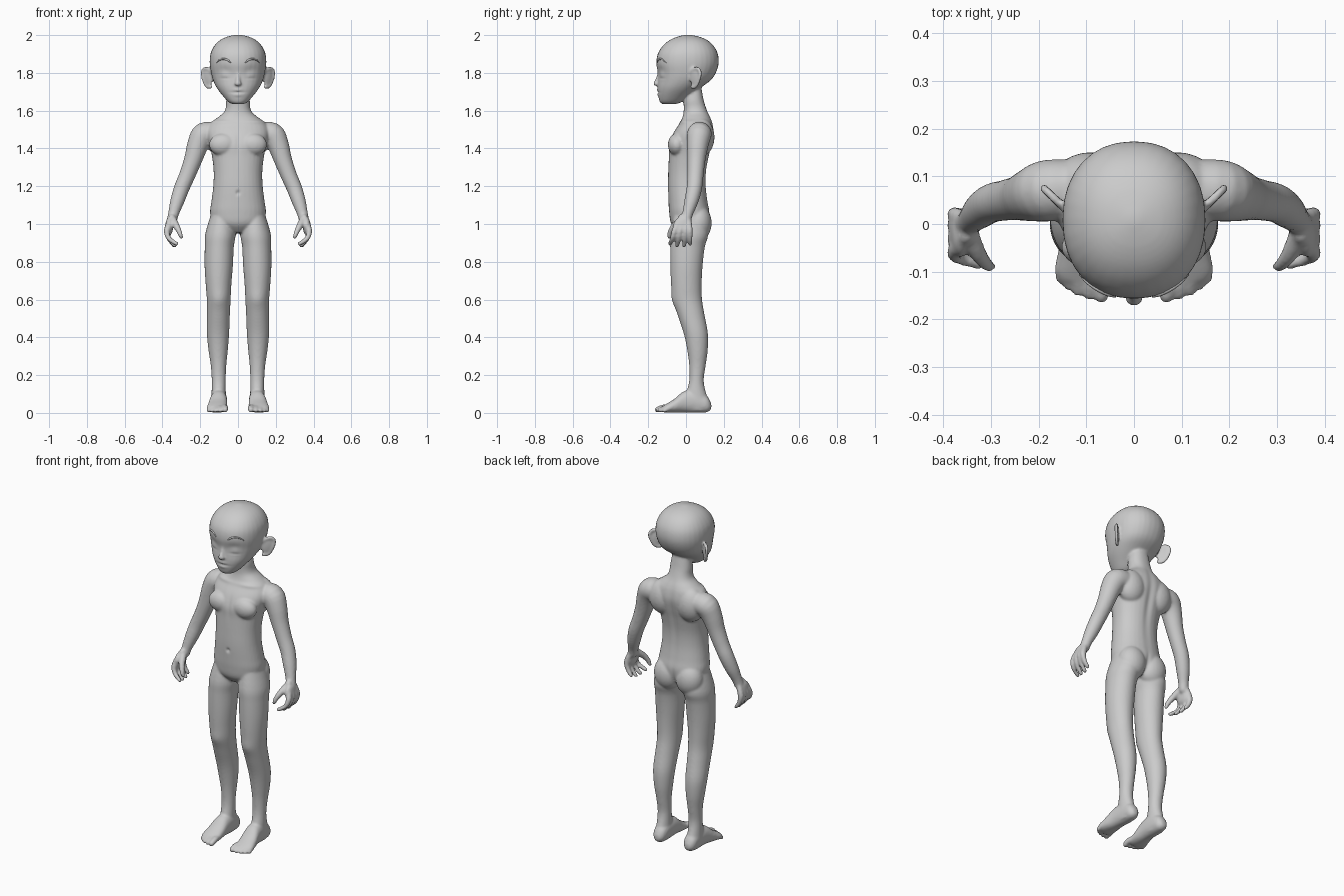
import bpy, bmesh, math
from math import sin, cos, pi
from mathutils import Vector, Matrix
from mathutils.bvhtree import BVHTree


def spline(rows, n=4):
    """Catmull-Rom densify a list of equal-length tuples."""
    out = []
    for i in range(len(rows) - 1):
        a, b, c, d = rows[max(i - 1, 0)], rows[i], rows[i + 1], rows[min(i + 2, len(rows) - 1)]
        for k in range(n):
            t = k / n
            out.append(tuple(0.5 * (2 * q + (r - p) * t + (2 * p - 5 * q + 4 * r - s) * t * t
                                    + (3 * q - p - 3 * r + s) * t ** 3)
                             for p, q, r, s in zip(a, b, c, d)))
    return out + [rows[-1]]


def skin(bm, rings, s=1):
    """Closed skin over a list of point rings; s = -1 mirrors in x."""
    loops = [[bm.verts.new((s * p[0], p[1], p[2])) for p in ring] for ring in rings]
    faces = [bm.faces.new(loops[0]), bm.faces.new(loops[-1])]
    n = len(loops[0])
    for a, b in zip(loops, loops[1:]):
        for i in range(n):
            faces.append(bm.faces.new((a[i], a[(i + 1) % n], b[(i + 1) % n], b[i])))
    bmesh.ops.recalc_face_normals(bm, faces=faces)


def loft(bm, rows, axis='z', power=2.2, s=1):
    """Rows: position along axis, centre x, half width, low edge, high edge."""
    rings = []
    for p, cx, rx, lo, hi in spline(rows):
        ring = []
        for k in range(32):
            c, q = cos(k * pi / 16), sin(k * pi / 16)
            x = cx + rx * math.copysign(abs(c) ** (2 / power), c)
            y = (lo + hi) / 2 + (hi - lo) / 2 * math.copysign(abs(q) ** (2 / power), q)
            ring.append((x, y, p) if axis == 'z' else (x, p, y))
        rings.append(ring)
    skin(bm, rings, s)


def tube(bm, pts, s=1, seg=14):
    """Round-ended tube through (x, y, z, radius) points."""
    P = spline(pts)
    C = [Vector(p[:3]) for p in P]
    T = [(C[min(i + 1, len(C) - 1)] - C[max(i - 1, 0)]).normalized() for i in range(len(C))]
    st = [(C[0] - T[0] * P[0][3] * sin(a), T[0], P[0][3] * cos(a)) for a in (1.45, 1.0, 0.5)]
    st += [(c, t, p[3]) for c, t, p in zip(C, T, P)]
    st += [(C[-1] + T[-1] * P[-1][3] * sin(a), T[-1], P[-1][3] * cos(a)) for a in (0.5, 1.0, 1.45)]
    u = T[0].orthogonal().normalized()
    rings = []
    for c, t, r in st:
        u = (u - t * u.dot(t)).normalized()
        v = t.cross(u)
        rings.append([c + r * (u * cos(k * 2 * pi / seg) + v * sin(k * 2 * pi / seg)) for k in range(seg)])
    skin(bm, rings, s)


def blob(bm, c, r, s=1, turn=0):
    m = (Matrix.Translation((s * c[0], c[1], c[2])) @ Matrix.Rotation(s * turn, 4, 'Z')
         @ Matrix.Diagonal((*r, 1)))
    bmesh.ops.create_uvsphere(bm, u_segments=24, v_segments=16, radius=1, matrix=m)


def make(name, bm):
    me = bpy.data.meshes.new(name)
    bm.to_mesh(me)
    ob = bpy.data.objects.new(name, me)
    bpy.context.collection.objects.link(ob)
    return ob


bm = bmesh.new()
# head
loft(bm, [(1.634, 0, .025, -.122, -.06), (1.645, 0, .05, -.138, -.025), (1.68, 0, .082, -.147, .02),
          (1.72, 0, .112, -.15, .075), (1.76, 0, .132, -.149, .13), (1.80, 0, .143, -.15, .158),
          (1.85, 0, .15, -.157, .173), (1.90, 0, .146, -.15, .169), (1.94, 0, .128, -.126, .149),
          (1.97, 0, .1, -.092, .118), (1.99, 0, .062, -.05, .075), (2.002, 0, .012, -.002, .022)])
# nose
tube(bm, [(0, -.142, 1.80, .010), (0, -.149, 1.77, .011), (0, -.159, 1.745, .015)])
# torso and neck
loft(bm, [(.955, 0, .05, -.04, .08), (1.0, 0, .13, -.078, .115), (1.06, 0, .148, -.089, .125),
          (1.12, 0, .141, -.093, .115), (1.2, 0, .131, -.096, .106), (1.28, 0, .129, -.094, .108),
          (1.36, 0, .138, -.091, .123), (1.42, 0, .152, -.09, .138), (1.48, 0, .165, -.068, .148),
          (1.53, 0, .15, -.036, .142), (1.562, 0, .11, -.02, .131), (1.59, 0, .076, -.013, .117),
          (1.62, 0, .064, -.012, .105), (1.66, 0, .062, -.012, .093), (1.73, 0, .05, 0, .08)])
for s in (1, -1):
    # chest, shoulder blade and seat
    blob(bm, (.078, -.048, 1.42), (.075, .048, .06), s)
    blob(bm, (.09, .083, 1.46), (.085, .068, .1), s)
    blob(bm, (.07, .066, 1.005), (.082, .07, .095), s)
    # leg
    loft(bm, [(1.06, .085, .055, -.06, .1), (.95, .093, .08, -.083, .118), (.88, .099, .077, -.084, .1),
              (.78, .102, .075, -.083, .088), (.68, .103, .068, -.079, .083), (.6, .102, .063, -.071, .085),
              (.52, .104, .061, -.045, .098), (.42, .106, .059, -.012, .116), (.33, .105, .051, .007, .115),
              (.25, .103, .041, .017, .104), (.17, .102, .037, .017, .094), (.1, .102, .038, .0, .108),
              (.05, .101, .04, -.01, .128), (.012, .101, .032, -.01, .12)], power=2, s=s)
    # foot
    loft(bm, [(.134, .1, .015, .02, .05), (.11, .1, .036, .003, .09), (.05, .1, .042, 0, .12),
              (-.01, .103, .046, .002, .115), (-.06, .108, .052, .001, .075), (-.1, .111, .054, .001, .05),
              (-.122, .109, .044, .004, .036)], 'y', s=s)
    # toes
    for x, tip, r in ((.068, -.152, .017), (.095, -.150, .0125), (.118, -.142, .012),
                      (.138, -.130, .0115), (.156, -.116, .011)):
        tube(bm, [(x * .8 + .022, -.08, .028, r), (x, tip + .03, .027, r), (x, tip, r, r * .9)], s)
    # arm
    tube(bm, [(.12, .075, 1.475, .06), (.18, .07, 1.473, .065), (.212, .062, 1.42, .057),
              (.238, .055, 1.34, .048), (.268, .05, 1.26, .043), (.298, .044, 1.19, .041),
              (.322, .028, 1.12, .037), (.34, .01, 1.06, .029), (.35, .0, 1.02, .027)], s, 24)
    # palm and fingers
    blob(bm, (.364, -.02, .988), (.021, .05, .048), s)
    for ky, ty, tx, tz in ((-.058, -.085, .325, .895), (-.03, -.047, .333, .885),
                           (-.003, -.01, .338, .885), (.02, .022, .346, .895)):
        tube(bm, [(.35, ky * .4, 1.035, .018), (.376, ky, .97, .016),
                  (.367, (ky + ty) / 2, .925, .0135), (tx, ty, tz, .011)], s)
    tube(bm, [(.348, -.012, 1.03, .02), (.328, -.06, .992, .018), (.31, -.084, .957, .014),
              (.301, -.089, .932, .011)], s)
    # ear: thin plate with a raised rim
    blob(bm, (.158, .045, 1.775), (.036, .009, .05), s, .75)
    tube(bm, [(.158 + .72 * d, .045 + .69 * d, 1.775 + z, .0095)
              for d, z in ((-.02, -.05), (.008, -.048), (.03, -.018), (.043, .02),
                           (.033, .044), (.006, .048), (-.025, .03))], s)

# fuse the parts into one smooth skin
body = make("body", bm)
bm.free()
rm = body.modifiers.new("fuse", 'REMESH')
rm.mode, rm.voxel_size = 'VOXEL', .0062
sm = body.modifiers.new("soften", 'SMOOTH')
sm.factor, sm.iterations = .5, 7
dg = bpy.context.evaluated_depsgraph_get()
fused = bpy.data.meshes.new_from_object(body.evaluated_get(dg))
body.modifiers.clear()
body.data = fused

# sculpted dents and swells: centre, reach, amount
marks = [((0, -.15, 1.697), (.036, .04, .005), -.005), ((0, -.15, 1.71), (.022, .03, .009), .004),
         ((0, -.15, 1.684), (.022, .03, .009), .004), ((0, -.095, 1.165), (.009, .03, .011), -.009),
         ((0, .14, 1.35), (.02, .05, .2), -.008), ((0, -.09, 1.43), (.012, .04, .06), -.004),
         ((0, .12, 1.0), (.012, .05, .06), -.006)]
for s in (1, -1):
    marks += [((s * .07, -.14, 1.795), (.042, .04, .035), -.010),
              ((s * .072, -.135, 1.79), (.028, .04, .022), .008),
              ((s * .072, -.135, 1.772), (.03, .03, .004), -.003),
              ((s * .1, -.02, 1.54), (.07, .05, .01), .005),
              ((s * .016, -.16, 1.74), (.009, .014, .009), .004),
              ((s * .102, -.07, .6), (.035, .04, .035), .004)]
bm = bmesh.new()
bm.from_mesh(fused)
bm.normal_update()
for v in bm.verts:
    p, n, move = v.co.copy(), v.normal.copy(), 0
    for c, r, amt in marks:
        if abs(p.z - c[2]) < 2.2 * r[2]:
            d = sum(((a - b) / q) ** 2 for a, b, q in zip(p, c, r))
            if d < 6:
                move += amt * math.exp(-d)
    v.co = p + n * move
for f in bm.faces:
    f.smooth = True
bm.to_mesh(fused)
tree = BVHTree.FromBMesh(bm)
bm.free()

# eyebrows laid on the forehead
bm = bmesh.new()
for s in (1, -1):
    pts = []
    for x, z, r in ((.04, 1.855, .003), (.055, 1.868, .005), (.078, 1.874, .005),
                    (.098, 1.868, .004), (.114, 1.854, .002)):
        hit = tree.ray_cast(Vector((x, -1, z)), Vector((0, 1, 0)))[0]
        pts.append((x, hit.y if hit else -.13, z, r))
    tube(bm, pts, s, 10)
for f in bm.faces:
    f.smooth = True
make("eyebrows", bm)
bm.free()
